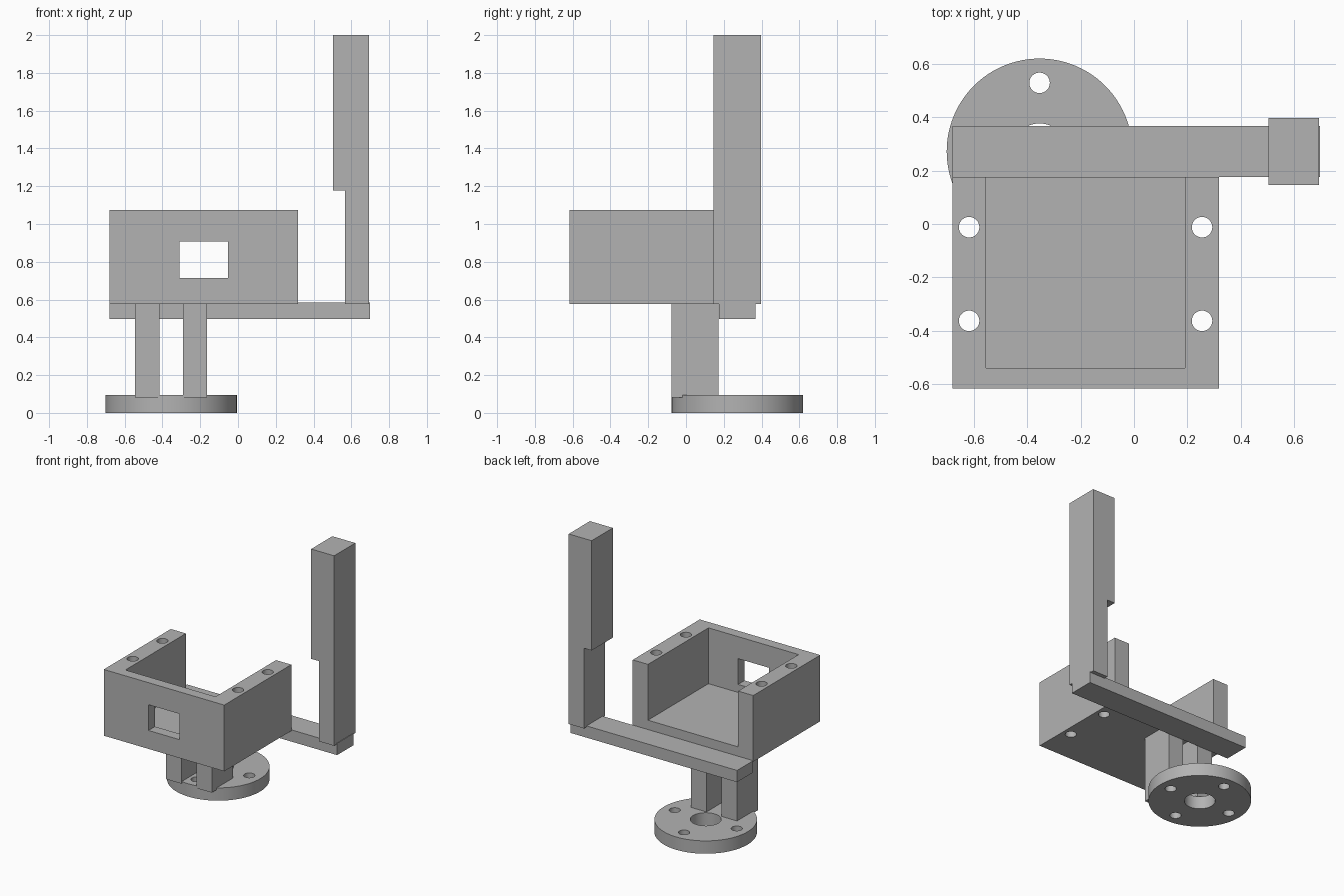
import bpy
import math

cube = bpy.data.objects.get("Cube")
if cube:
    bpy.data.objects.remove(cube, do_unlink=True)

grey = bpy.data.materials.new("plain grey")
grey.use_nodes = True
colour = (0.45, 0.45, 0.45, 1)
grey.diffuse_color = colour
grey.node_tree.nodes["Principled BSDF"].inputs["Base Color"].default_value = colour


def block(name, x, y, z):
    """Box spanning the given (low, high) ranges."""
    spans = (x, y, z)
    bpy.ops.mesh.primitive_cube_add(size=1, location=[(a + b) / 2 for a, b in spans])
    ob = bpy.context.object
    ob.name = name
    ob.scale = [b - a for a, b in spans]
    bpy.ops.object.transform_apply(location=False, rotation=False, scale=True)
    ob.data.materials.append(grey)
    return ob


def cylinder(name, x, y, radius, z, sides=32):
    """Upright cylinder spanning the z range."""
    bpy.ops.mesh.primitive_cylinder_add(vertices=sides, radius=radius, depth=z[1] - z[0],
                                        location=(x, y, (z[0] + z[1]) / 2))
    ob = bpy.context.object
    ob.name = name
    ob.data.materials.append(grey)
    return ob


def cut(target, cutter):
    """Subtract the cutter, then discard it."""
    mod = target.modifiers.new("cut", 'BOOLEAN')
    mod.operation = 'DIFFERENCE'
    mod.solver = 'EXACT'
    mod.object = cutter
    bpy.context.view_layer.objects.active = target
    bpy.ops.object.modifier_apply(modifier=mod.name)
    bpy.data.objects.remove(cutter, do_unlink=True)


def smooth(ob):
    bpy.ops.object.select_all(action='DESELECT')
    ob.select_set(True)
    bpy.context.view_layer.objects.active = ob
    bpy.ops.object.shade_smooth_by_angle(angle=math.radians(30))


HOLE = 0.0385
BASE = 0.577

# Open-backed tray with a front window and four screw holes
tray = block("tray", (-0.68, 0.318), (-0.617, 0.176), (BASE, 1.073))
cut(tray, block("cavity_cutter", (-0.555, 0.192), (-0.54, 0.4), (0.655, 1.3)))
cut(tray, block("window_cutter", (-0.31, -0.053), (-0.8, -0.4), (0.715, 0.908)))
for x in (-0.618, 0.255):
    for y in (-0.363, -0.012):
        cut(tray, cylinder("hole_cutter", x, y, HOLE, (0.4, 1.3)))
smooth(tray)

# Round mounting flange with a bore and a ring of four holes
cx, cy = -0.354, 0.272
flange = cylinder("flange", cx, cy, 0.348, (0, 0.096), 96)
cut(flange, cylinder("bore_cutter", cx, cy, 0.105, (-0.1, 0.2), 64))
for i in range(4):
    a = i * math.pi / 2
    cut(flange, cylinder("hole_cutter", cx + 0.257 * math.cos(a),
                         cy + 0.257 * math.sin(a), HOLE, (-0.1, 0.2)))
smooth(flange)

# Two legs joining flange and tray
for side, x in (("right", -0.544), ("left", -0.291)):
    block(side + "_leg", (x, x + 0.128), (-0.077, 0.173), (0.082, BASE + 0.01))

# Cross arm behind the tray
block("cross_arm", (-0.68, 0.698), (0.176, 0.367), (0.497, 0.585))

# Upright post, notched on its inner side
post = block("post", (0.504, 0.694), (0.146, 0.397), (BASE, 2.0))
cut(post, block("notch_cutter", (0.4, 0.567), (0, 0.6), (0.4, 1.178)))
